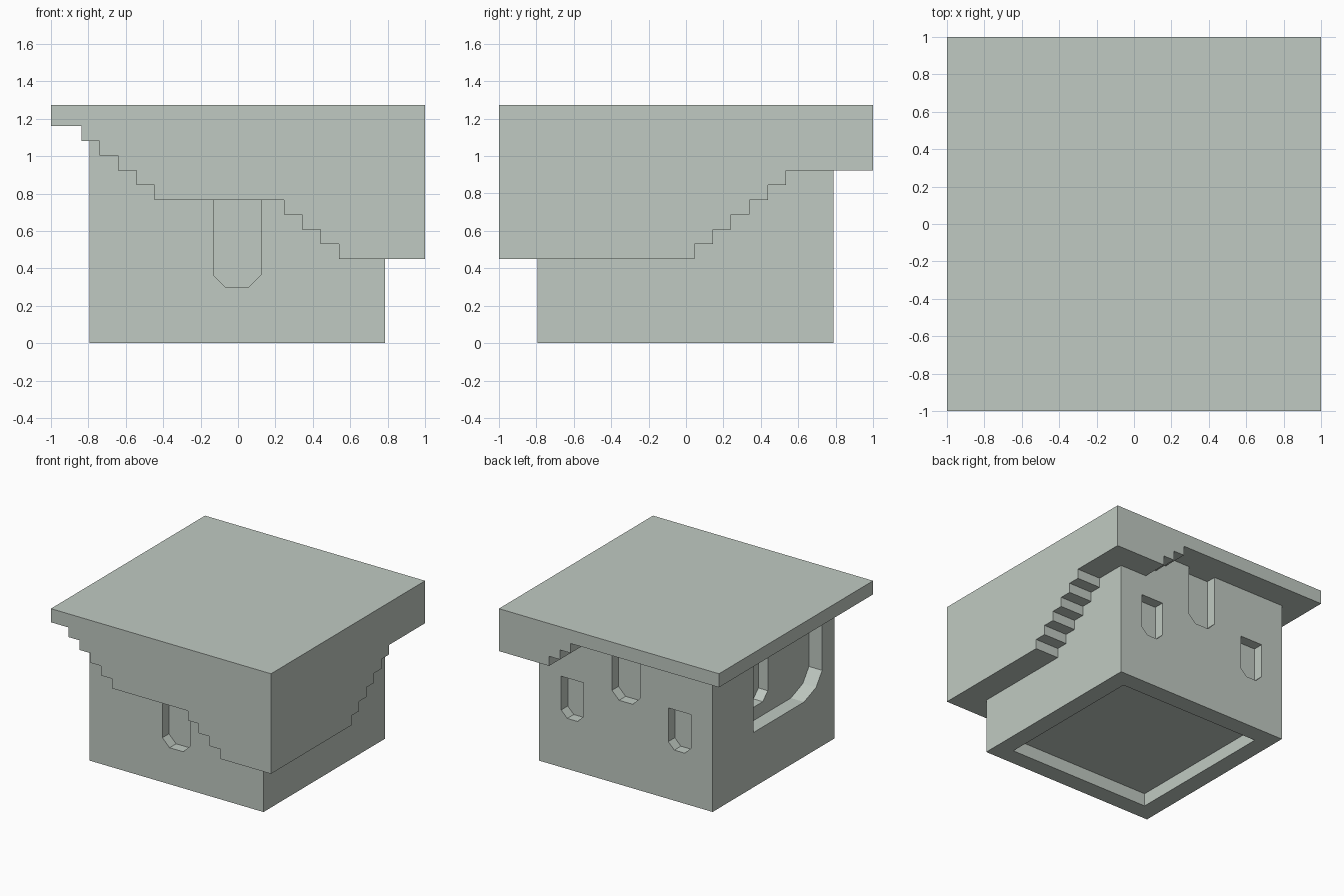
import bpy, bmesh

if "Cube" in bpy.data.objects:
    bpy.data.objects.remove(bpy.data.objects["Cube"])

RISE, BASE, TOP = 0.0789, 0.45, 1.272
SLAB = BASE + 9 * RISE          # underside of the roof slab
W0, W1 = -0.793, 0.787          # wall planes of the body

stone = bpy.data.materials.new("pale_grey_green_stone")
stone.diffuse_color = (0.53, 0.59, 0.54, 1)
stone.use_nodes = True
stone.node_tree.nodes["Principled BSDF"].inputs["Base Color"].default_value = stone.diffuse_color


def prism(name, pts, axis, lo, hi):
    """Extrude a (u, z) profile along the x or y axis."""
    place = (lambda u, z, d: (u, d, z)) if axis == 'y' else (lambda u, z, d: (d, u, z))
    bm = bmesh.new()
    a = [bm.verts.new(place(u, z, lo)) for u, z in pts]
    b = [bm.verts.new(place(u, z, hi)) for u, z in pts]
    bm.faces.new(a)
    bm.faces.new(b[::-1])
    n = len(pts)
    for i in range(n):
        bm.faces.new((a[i], a[(i + 1) % n], b[(i + 1) % n], b[i]))
    bmesh.ops.recalc_face_normals(bm, faces=bm.faces)
    me = bpy.data.meshes.new(name)
    bm.to_mesh(me)
    bm.free()
    me.materials.append(stone)
    ob = bpy.data.objects.new(name, me)
    bpy.context.collection.objects.link(ob)
    return ob


def rect(u0, u1, z0, z1):
    return [(u0, z0), (u1, z0), (u1, z1), (u0, z1)]


def window(u0, u1, z0, z1, c=0.065):
    """Window outline with chamfered lower corners."""
    return [(u0 + c, z0), (u1 - c, z0), (u1, z0 + c), (u1, z1), (u0, z1), (u0, z0 + c)]


def stairs(u, du, k0, k1):
    """Stepped line from level k0 to k1, one riser every du."""
    s = 1 if k1 > k0 else -1
    pts = []
    for i in range(abs(k1 - k0)):
        k = k0 + s * i
        pts += [(u + i * du, BASE + k * RISE), (u + i * du, BASE + (k + s) * RISE)]
    return pts


def combine(target, other, op):
    m = target.modifiers.new(op, 'BOOLEAN')
    m.operation, m.solver, m.object = op, 'EXACT', other
    bpy.context.view_layer.objects.active = target
    bpy.ops.object.modifier_apply(modifier=m.name)
    bpy.data.objects.remove(other)


# Body block and roof slab
house = prism("stepped_roof_house", rect(W0, W1, 0, 1.21), 'y', W0, W1)
slab = prism("roof_slab", rect(-1, 1, SLAB, TOP), 'y', -1, 1)

# Stepped skirts hanging from the slab
EDGE = [(1, TOP), (-1, TOP)]
front = [(-1, SLAB)] + stairs(-0.838, 0.098, 9, 4) + stairs(0.245, 0.098, 4, 0) + [(1, BASE)] + EDGE
right = [(-1, BASE)] + stairs(0.045, 0.098, 0, 6) + [(1, BASE + 6 * RISE)] + EDGE
back = [(-1, SLAB)] + stairs(0.348, 0.098, 9, 6) + [(1, BASE + 6 * RISE)] + EDGE
skirts = [prism("front_skirt", front, 'y', -1, W0 + 0.04),
          prism("right_skirt", right, 'x', W1 - 0.04, 1),
          prism("back_skirt", back, 'y', W1 - 0.04, 1)]
for part in [slab] + skirts:
    combine(house, part, 'UNION')

# Window recesses, wide side alcove with its inner window, and hollow underside
D = 0.085
ALCOVE = W0 + 0.12
alcove = [(0.256, BASE), (-0.40, BASE), (-0.555, 0.51), (-0.635, 0.62), (-0.635, SLAB), (0.256, SLAB)]
cutters = [
    prism("front_window", window(-0.132, 0.122, 0.30, BASE + 4 * RISE), 'y', -0.9, W0 + D),
    prism("back_mid_window", window(-0.132, 0.122, 0.69, SLAB), 'y', W1 - D, 0.9),
    prism("back_window_a", window(0.38, 0.583, 0.415, 0.747, 0.055), 'y', W1 - D, 0.9),
    prism("back_window_b", window(-0.595, -0.39, 0.415, 0.747, 0.055), 'y', W1 - D, 0.9),
    prism("side_alcove", alcove, 'x', -0.9, ALCOVE),
    prism("alcove_window", window(-0.10, 0.155, 0.56, SLAB - 0.08), 'x', ALCOVE - 0.05, ALCOVE + D),
    prism("underside", rect(-0.648, 0.642, -0.1, 0.105), 'y', -0.648, 0.642),
]
for c in cutters:
    combine(house, c, 'DIFFERENCE')
